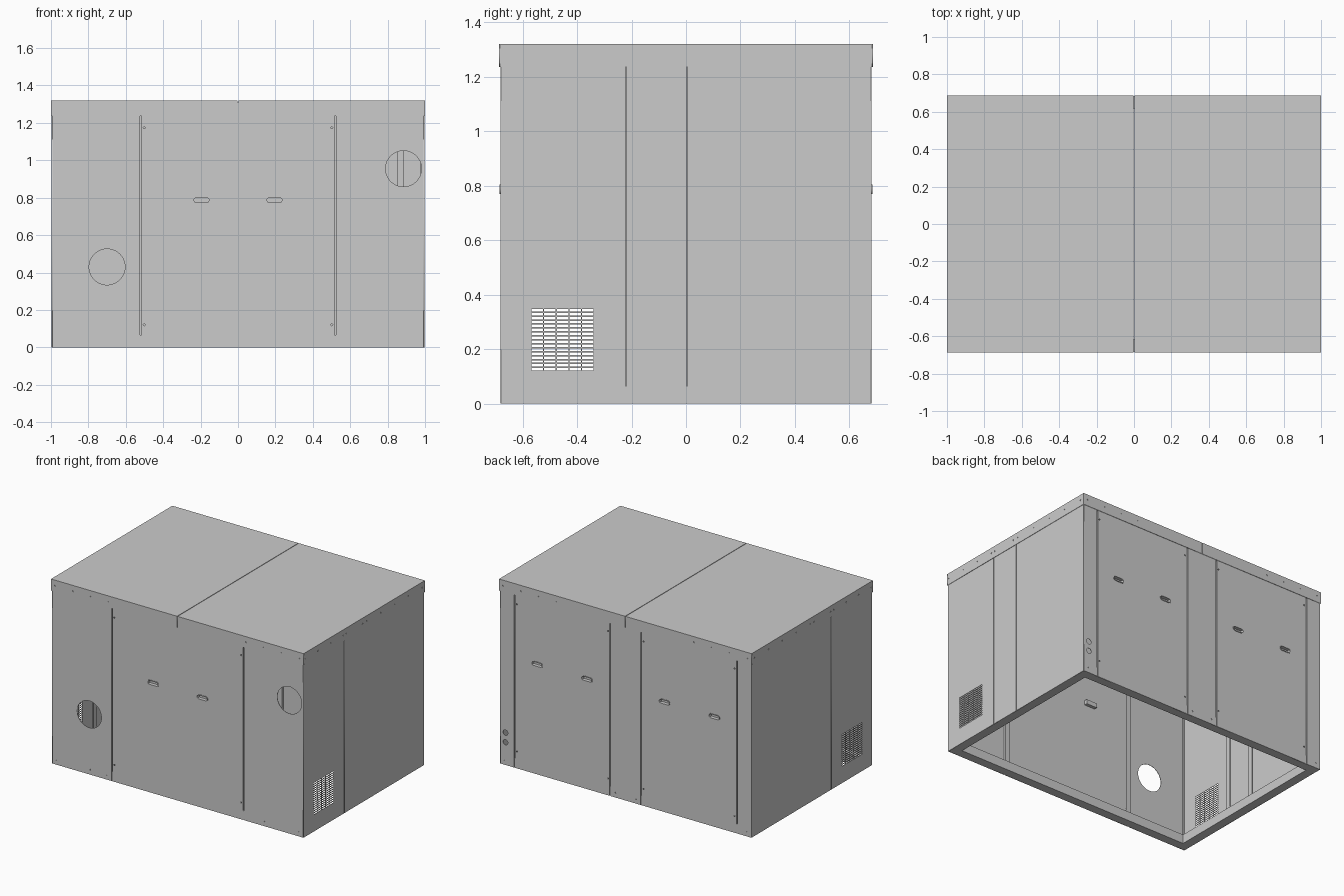
import bpy, math
from mathutils import Matrix

if "Cube" in bpy.data.objects:
    bpy.data.objects.remove(bpy.data.objects["Cube"])

X, Y, H = 1.0, 0.686, 1.32      # outer half sizes and height
T, SET = 0.003, 0.004           # sheet thickness, wall setback behind roof skirt
BASE, SKIRT = 0.065, 1.237      # base frame height, lower edge of roof skirt
TRAY = 0.022                    # depth of folded panel edges


def wall(turn, dist):
    """Wall frame: local x along the wall, y up, z outward."""
    return (Matrix.Rotation(turn * math.pi / 2, 4, 'Z')
            @ Matrix.Translation((0, -dist, 0)) @ Matrix.Rotation(math.pi / 2, 4, 'X'))


FRONT, RIGHT, BACK, LEFT = wall(0, Y), wall(1, X), wall(2, Y), wall(3, X)


def circle(u, z, r=0.005, n=8):
    return [(u + r * math.cos(2 * math.pi * i / n), z + r * math.sin(2 * math.pi * i / n))
            for i in range(n)]


def rect(u0, u1, z0, z1):
    return [(u0, z0), (u1, z0), (u1, z1), (u0, z1)]


def pill(u, z, w, h, n=8):
    r, pts = h / 2, []
    for side, start in ((1, -math.pi / 2), (-1, math.pi / 2)):
        for i in range(n + 1):
            a = start + math.pi * i / n
            pts.append((u + side * (w / 2 - r) + r * math.cos(a), z + r * math.sin(a)))
    return pts


def sheet(name, M, outline, holes=(), depth=SET):
    """Flat sheet metal with cut-outs, its outer face 'depth' behind the wall plane."""
    cu = bpy.data.curves.new(name, 'CURVE')
    cu.dimensions, cu.fill_mode, cu.extrude = '2D', 'BOTH', T / 2
    for pts in [outline, *holes]:
        sp = cu.splines.new('POLY')
        sp.points.add(len(pts) - 1)
        for p, (u, z) in zip(sp.points, pts):
            p.co = (u, z, 0, 1)
        sp.use_cyclic_u = True
    ob = bpy.data.objects.new(name, cu)
    bpy.context.collection.objects.link(ob)
    ob.matrix_world = M @ Matrix.Translation((0, 0, -depth - T / 2))
    bpy.ops.object.select_all(action='DESELECT')
    ob.select_set(True)
    bpy.context.view_layer.objects.active = ob
    bpy.ops.object.convert(target='MESH')


def box(name, M, u0, u1, z0, z1, d0, d1):
    """Block spanning depths d0..d1 behind the wall plane."""
    bpy.ops.mesh.primitive_cube_add(size=1)
    ob = bpy.context.object
    ob.name = ob.data.name = name
    ob.matrix_world = (M @ Matrix.Translation(((u0 + u1) / 2, (z0 + z1) / 2, -(d0 + d1) / 2))
                       @ Matrix.Diagonal((u1 - u0, z1 - z0, d1 - d0, 1)))


def edge_fold(M, u, s):
    """Folded edge at u; the panel lies on the s side."""
    box("panel_edge_fold", M, min(u, u + s * T), max(u, u + s * T), BASE, SKIRT, SET + T, TRAY)


def lip(M, u, s, width=0.035):
    """Fixed panel fold and the lip it passes behind the removable panel on the s side."""
    edge_fold(M, u, -s)
    a, b = sorted((u - s * T, u + s * width))
    box("panel_support_lip", M, a, b, BASE, SKIRT, TRAY, TRAY + T)


def handle(M, u, z=0.787):
    sheet("handle_rim", M, pill(u, z, 0.09, 0.036), [pill(u, z, 0.08, 0.026)], 0.001)
    a, b, c, d = u - 0.042, u + 0.042, z - 0.016, z + 0.016
    box("handle_cup_back", M, a, b, c, d, 0.028, 0.03)
    for q in (c, d - 0.002):
        box("handle_cup_wall", M, a, b, q, q + 0.002, SET + T, 0.03)
    for q in (a, b - 0.002):
        box("handle_cup_end", M, q, q + 0.002, c, d, SET + T, 0.03)


def removable(name, M, u0, u1, handles):
    """Removable panel with handles, corner screws and support lips behind."""
    g = 0.004
    holes = [pill(h, 0.787, 0.08, 0.026) for h in handles]
    holes += [circle(u, z) for u in (u0 + 0.018, u1 - 0.018) for z in (0.12, 1.175)]
    sheet(name, M, rect(u0 + g, u1 - g, 0, 1.31), holes)
    edge_fold(M, u0 + g, 1)
    edge_fold(M, u1 - g, -1)
    lip(M, u0 - g, 1)
    lip(M, u1 + g, -1)
    for h in handles:
        handle(M, h)


# Front wall: two fixed panels with duct holes, one removable panel
def low_screws(*us):
    return [circle(u, 0.035) for u in us]


sheet("front_left_panel", FRONT, rect(-X + SET, -0.524, 0, 1.31),
      [circle(-0.7, 0.43, 0.096, 48)] + low_screws(-0.96, -0.69, -0.56))
sheet("front_right_panel", FRONT, rect(0.524, X - SET, 0, 1.31),
      [circle(0.885, 0.955, 0.096, 48)] + low_screws(0.56, 0.69, 0.96))
removable("front_service_panel", FRONT, -0.52, 0.52, (-0.195, 0.195))

# Back wall: corner strips, centre strip, two removable panels
sheet("back_pipe_strip", BACK, rect(-X + SET, -0.884, 0, 1.31),
      [circle(-0.952, z, 0.019, 24) for z in (0.163, 0.232)] + low_screws(-0.96))
sheet("back_corner_strip", BACK, rect(0.884, X - SET, 0, 1.31), low_screws(0.96))
sheet("back_centre_strip", BACK, rect(-0.119, 0.119, 0, 1.31), low_screws(-0.08, 0.08))
removable("back_service_panel", BACK, -0.88, -0.123, (-0.702, -0.307))
removable("back_service_panel", BACK, 0.123, 0.88, (0.307, 0.702))

# Corner folds of the side walls
for M in (FRONT, BACK):
    for s in (-1, 1):
        a, b = sorted((s * 0.98, s * (X - SET - T)))
        box("corner_fold", M, a, b, BASE, SKIRT, SET + T, SET + 2 * T)

# Side walls: mirrored, three panels each, vent grille near the front
for M, s, side in ((RIGHT, 1, "right"), (LEFT, -1, "left")):
    grille = []
    for c in range(5):
        for r in range(16):
            u, z = -0.567 + c * 0.0463, 0.121 + r * 0.0145
            a, b = sorted((s * u, s * (u + 0.042)))
            grille.append(rect(a, b, z, z + 0.009))
    g = 0.002
    for name, y0, y1, holes in (
            ("vent_panel", -Y + SET, -0.22 - g, grille + low_screws(-0.665 * s)),
            ("middle_panel", -0.22 + g, 0.003 - g, []),
            ("rear_panel", 0.003 + g, Y - SET, low_screws(0.66 * s))):
        a, b = sorted((s * y0, s * y1))
        sheet(f"{side}_{name}", M, rect(a, b, 0, 1.31), holes)
    for y in (-0.22, 0.003):
        edge_fold(M, s * y - g, -1)
        edge_fold(M, s * y + g, 1)
        box("seam_strip", M, s * y - 0.02, s * y + 0.02, BASE, SKIRT, TRAY, TRAY + T)

# Base frame
for M in (FRONT, BACK):
    box("base_rail_long", M, -X + SET, X - SET, 0, BASE, SET + T, BASE + SET)
for M in (RIGHT, LEFT):
    box("base_rail_short", M, -Y + 0.069, Y - 0.069, 0, BASE, SET + T, BASE + SET)

# Roof: two halves with folded-down skirts
SIDE_SCREWS = (-0.667, -0.523, -0.382, -0.24, -0.205, -0.02, 0.025, 0.185, 0.34, 0.495, 0.655)
for s in (-1, 1):
    a, b = sorted((s * 0.002, s * X))
    box("roof_half", FRONT, a, b, H - T, H, 0, 2 * Y)
    c, d = sorted((s * 0.002, s * 0.005))
    box("roof_seam_fold", FRONT, c, d, H - 0.035, H - T, 0.01, 2 * Y - 0.01)
    for M in (FRONT, BACK):
        sheet("roof_skirt_long", M, rect(a, b, SKIRT, H - T),
              [circle(s * u, 1.28) for u in (0.545, 0.685, 0.825, 0.968)], 0)
    M = RIGHT if s > 0 else LEFT
    sheet("roof_skirt_short", M, rect(-Y + T, Y - T, SKIRT, H - T),
          [circle(s * y, 1.28) for y in SIDE_SCREWS], 0)
